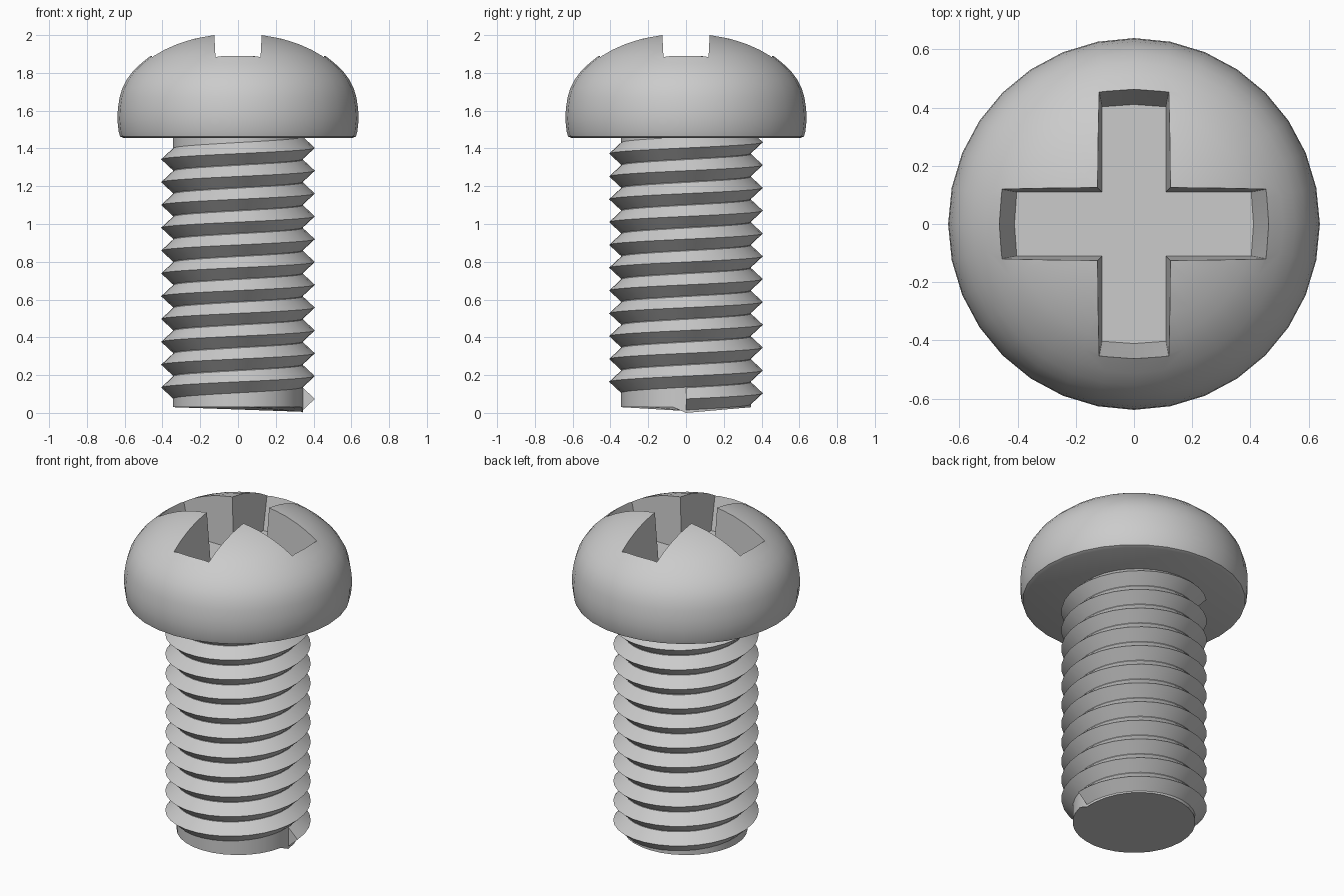
import bpy, bmesh
from math import sin, cos, pi

if "Cube" in bpy.data.objects:
    bpy.data.objects.remove(bpy.data.objects["Cube"])

SEG = 32


def finish(name, bm, smooth=True):
    bmesh.ops.remove_doubles(bm, verts=bm.verts, dist=1e-5)
    bmesh.ops.recalc_face_normals(bm, faces=bm.faces)
    mesh = bpy.data.meshes.new(name)
    bm.to_mesh(mesh)
    bm.free()
    ob = bpy.data.objects.new(name, mesh)
    bpy.context.collection.objects.link(ob)
    if smooth:
        shade(ob)
    return ob


def shade(ob):
    bpy.ops.object.select_all(action='DESELECT')
    ob.select_set(True)
    bpy.context.view_layer.objects.active = ob
    bpy.ops.object.shade_smooth_by_angle(angle=0.55)


def loft(bm, rings, closed=True):
    """Skin a list of point rings and cap both ends."""
    vs = [[bm.verts.new(p) for p in ring] for ring in rings]
    n = len(vs[0])
    for a, b in zip(vs, vs[1:]):
        for i in range(n):
            j = (i + 1) % n
            bm.faces.new((a[i], a[j], b[j], b[i]))
    bm.faces.new(vs[0])
    bm.faces.new(vs[-1])


def circle(r, z, n=SEG):
    return [(r * cos(2 * pi * i / n), r * sin(2 * pi * i / n), z) for i in range(n)]


# Domed pan head
profile = [(.605, 1.455), (.624, 1.463), (.632, 1.49), (.639, 1.555), (.636, 1.61),
           (.627, 1.67), (.612, 1.72), (.589, 1.765), (.555, 1.81), (.513, 1.85),
           (.463, 1.89), (.41, 1.922), (.35, 1.95), (.27, 1.979), (.177, 2.0), (.08, 2.01)]
bm = bmesh.new()
loft(bm, [circle(r, z) for r, z in profile])
head = finish("head", bm, False)


# Tapered cross recess, cut from the head
def cross(w, l, z):
    pts = []
    for k in range(4):
        c, s = cos(k * pi / 2), sin(k * pi / 2)
        for x, y in ((w, -w), (l - .008, -w), (l, 0), (l - .008, w)):
            pts.append((x * c - y * s, x * s + y * c, z))
    return pts


bm = bmesh.new()
loft(bm, [cross(.110, .411, 1.69), cross(.130, .518, 2.10)])
cutter = finish("recess_cutter", bm, False)
cutter.hide_render = True
mod = head.modifiers.new("recess", 'BOOLEAN')
mod.operation = 'DIFFERENCE'
mod.solver = 'EXACT'
mod.object = cutter
bpy.context.view_layer.objects.active = head
bpy.ops.object.modifier_apply(modifier=mod.name)
bpy.data.objects.remove(cutter)
shade(head)

# Shank core, its lower rim dipping towards the thread start
ROOT, CREST, PITCH = .344, .407, .1208
bm = bmesh.new()
rim = []
for i in range(SEG):
    t = 2 * pi * i / SEG
    z = .03 * sin(t) if t < pi / 2 else .03
    rim.append((ROOT * cos(t), ROOT * sin(t), z))
loft(bm, [rim, circle(ROOT, 1.47)])
finish("shank", bm)

# Right-handed thread ridge, starting on the +x side
bm = bmesh.new()
rings = []
for i in range(int(11.4 * SEG) + 1):
    t = 2 * pi * i / SEG
    z = .074 + PITCH * i / SEG
    low = max(z - PITCH / 2, 0)
    rings.append([(r * cos(t), r * sin(t), h) for r, h in
                  ((ROOT - .002, low), (CREST, z), (ROOT - .002, z + PITCH / 2))])
loft(bm, rings)
finish("thread", bm)
